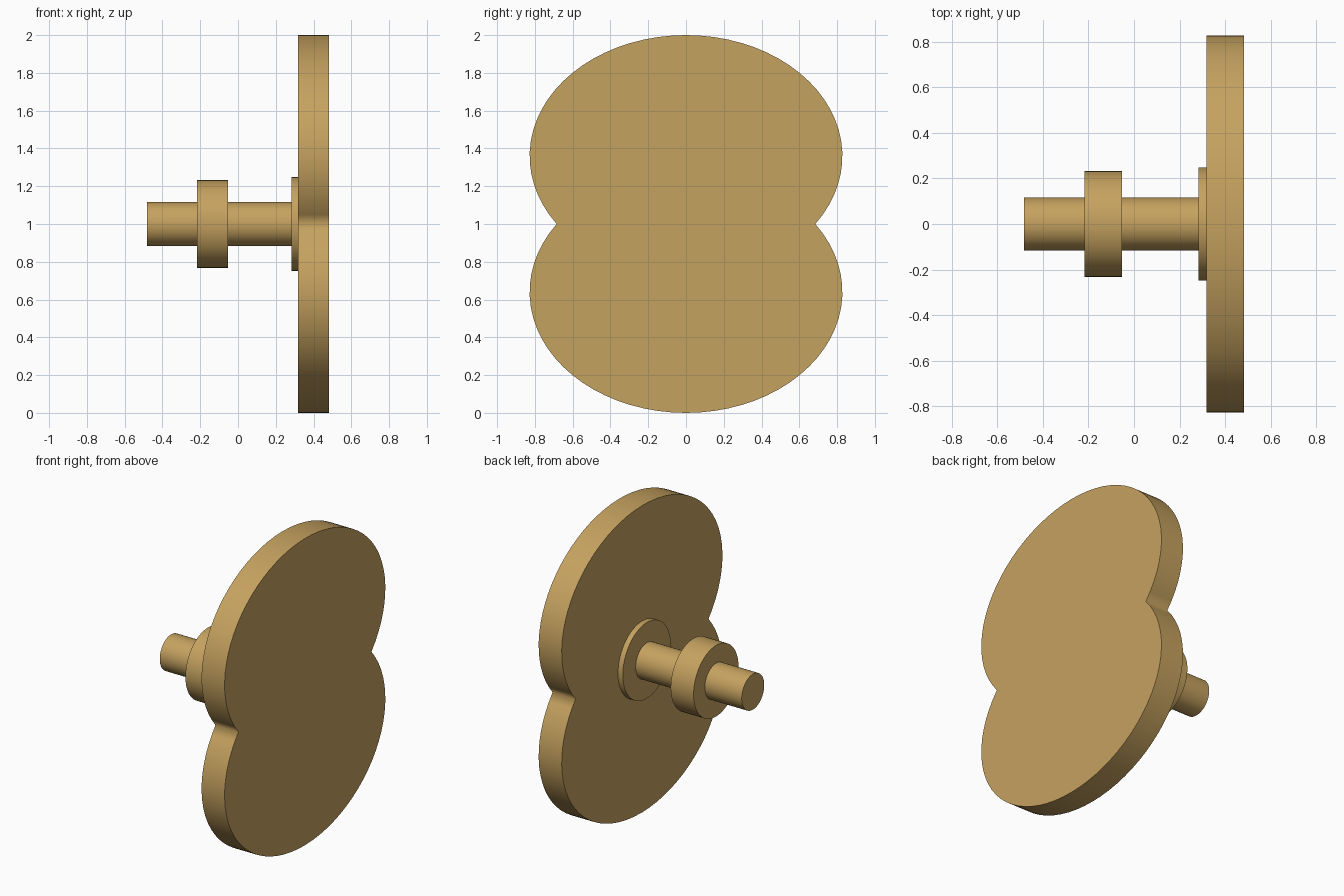
import bpy, bmesh, math

cube = bpy.data.objects.get("Cube")
if cube:
    bpy.data.objects.remove(cube, do_unlink=True)

brass = bpy.data.materials.new("brass")
brass.use_nodes = True
colour = (0.56, 0.36, 0.115, 1)
brass.diffuse_color = colour
brass.node_tree.nodes["Principled BSDF"].inputs["Base Color"].default_value = colour

AXIS_Z = 1.0


def extrude_along_x(name, outline, x0, x1, sharp_angle=40):
    """Solid made from a closed (y, z) outline swept from x0 to x1."""
    bm = bmesh.new()
    face = bm.faces.new([bm.verts.new((x0, y, AXIS_Z + z)) for y, z in outline])
    swept = bmesh.ops.extrude_face_region(bm, geom=[face], use_keep_orig=True)
    moved = [g for g in swept["geom"] if isinstance(g, bmesh.types.BMVert)]
    bmesh.ops.translate(bm, verts=moved, vec=(x1 - x0, 0, 0))
    bmesh.ops.recalc_face_normals(bm, faces=bm.faces)
    mesh = bpy.data.meshes.new(name)
    bm.to_mesh(mesh)
    bm.free()
    mesh.materials.append(brass)
    obj = bpy.data.objects.new(name, mesh)
    bpy.context.collection.objects.link(obj)
    bpy.ops.object.select_all(action="DESELECT")
    obj.select_set(True)
    bpy.context.view_layer.objects.active = obj
    bpy.ops.object.shade_smooth_by_angle(angle=math.radians(sharp_angle))
    return obj


def circle(radius, count=64):
    angles = [math.tau * i / count for i in range(count)]
    return [(radius * math.cos(a), radius * math.sin(a)) for a in angles]


def two_lobes(half_width, half_height, offset, count=48):
    """Outline of two overlapping ellipses, one above the other."""
    start = -math.asin(offset / half_height)
    sweep = math.pi - 2 * start
    angles = [start + sweep * i / count for i in range(count)]
    upper = [(half_width * math.cos(a), offset + half_height * math.sin(a))
             for a in angles]
    return upper + [(-y, -z) for y, z in upper]


# Two-lobed plate, smooth across the waist
extrude_along_x("lobed_plate", two_lobes(0.828, 0.64, 0.36), 0.317, 0.483, 86)

# Shaft with its collar and the boss against the plate
for name, radius, x0, x1 in (
    ("shaft", 0.116, -0.483, 0.30),
    ("collar", 0.232, -0.217, -0.052),
    ("boss", 0.248, 0.282, 0.317),
):
    extrude_along_x(name, circle(radius), x0, x1)
